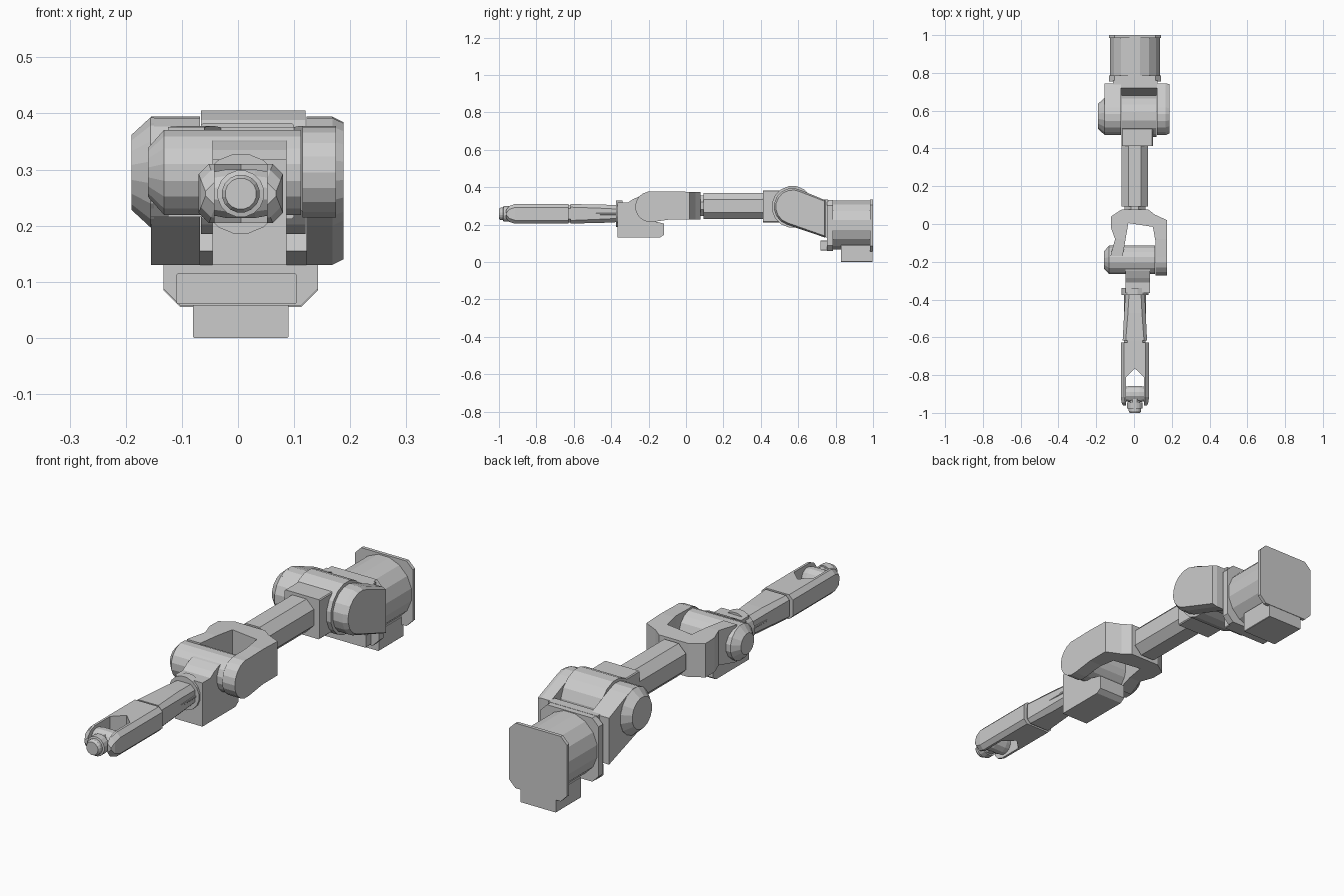
import bpy, bmesh
from math import sin, cos, pi, radians

if "Cube" in bpy.data.objects:
    bpy.data.objects.remove(bpy.data.objects["Cube"])


def skin(name, rings):
    """Bridge a list of equal-length point rings and cap both ends."""
    bm = bmesh.new()
    vr = [[bm.verts.new(p) for p in r] for r in rings]
    n = len(vr[0])
    for a, b in zip(vr, vr[1:]):
        for i in range(n):
            j = (i + 1) % n
            bm.faces.new((a[i], a[j], b[j], b[i]))
    bm.faces.new(vr[0])
    bm.faces.new(vr[-1])
    bmesh.ops.recalc_face_normals(bm, faces=bm.faces)
    me = bpy.data.meshes.new(name)
    bm.to_mesh(me)
    bm.free()
    ob = bpy.data.objects.new(name, me)
    bpy.context.collection.objects.link(ob)
    return ob


def tube(name, sections):
    """Chamfered rectangular loft along y: (y, x0, x1, z0, z1, chamfer)."""
    rings = []
    for y, x0, x1, z0, z1, c in sections:
        pts = [(x0 + c, z0), (x1 - c, z0), (x1, z0 + c), (x1, z1 - c),
               (x1 - c, z1), (x0 + c, z1), (x0, z1 - c), (x0, z0 + c)]
        rings.append([(x, y, z) for x, z in pts])
    return skin(name, rings)


def block(name, y0, y1, x0, x1, z0, z1, c=0.005):
    return tube(name, [(y0, x0, x1, z0, z1, c), (y1, x0, x1, z0, z1, c)])


def prism_x(name, prof, x0, x1):
    return skin(name, [[(x, y, z) for y, z in prof] for x in (x0, x1)])


def prism_z(name, prof, z0, z1):
    return skin(name, [[(x, y, z) for x, y in prof] for z in (z0, z1)])


def barrel_x(name, y, z, steps, n=16):
    return skin(name, [[(x, y + r * cos(2 * pi * (i + .5) / n), z + r * sin(2 * pi * (i + .5) / n))
                        for i in range(n)] for x, r in steps])


def barrel_y(name, x, z, steps, n=16):
    return skin(name, [[(x + r * cos(2 * pi * (i + .5) / n), y, z + r * sin(2 * pi * (i + .5) / n))
                        for i in range(n)] for y, r in steps])


def arc(cy, cz, r, a0, a1, n):
    return [(cy + r * cos(radians(a0 + (a1 - a0) * i / n)),
             cz + r * sin(radians(a0 + (a1 - a0) * i / n))) for i in range(n + 1)]


def boolean(ob, cutter, op):
    m = ob.modifiers.new(op.lower(), 'BOOLEAN')
    m.object, m.operation, m.solver = cutter, op, 'EXACT'
    bpy.context.view_layer.objects.active = ob
    bpy.ops.object.modifier_apply(modifier=m.name)
    bpy.data.objects.remove(cutter)


CX, WZ = 0.005, 0.257   # arm centre line, wrist height

# Base: mounting plate, motor drum, connector box
block("mounting_plate", 0.985, 1.0, -0.133, 0.143, 0.055, 0.335, 0.03)
barrel_y("base_drum", CX, 0.197, [(0.77, 0.134), (0.99, 0.134)])
block("connector_box", 0.83, 0.998, -0.08, 0.09, 0.0, 0.09, 0.002)
block("base_front_plate", 0.755, 0.785, -0.133, 0.143, 0.058, 0.332, 0.03)
block("cable_cover", 0.72, 0.76, -0.11, 0.105, 0.06, 0.115, 0.003)

# Shoulder yoke: two rounded cheeks joined by a rear web
cheek = arc(0.57, 0.295, 0.1, 62, 252, 9) + [(0.745, 0.13), (0.745, 0.33)]
prism_x("shoulder_cheek_left", cheek, -0.155, -0.068)
inset = arc(0.57, 0.295, 0.09, 62, 252, 9) + [(0.74, 0.14), (0.74, 0.325)]
skin("shoulder_cheek_right", [[(x, y, z) for y, z in p] for x, p in
                              ((0.122, cheek), (0.168, cheek), (0.188, inset))])
prism_x("shoulder_web", [(0.68, 0.155), (0.76, 0.128), (0.76, 0.333), (0.72, 0.333)], -0.11, 0.125)
barrel_x("shoulder_cap", 0.57, 0.295, [(-0.15, 0.1), (-0.156, 0.1), (-0.19, 0.068)])
barrel_x("shoulder_barrel", 0.57, 0.295, [(-0.066, 0.112), (0.12, 0.112)])

# Upper arm
block("upper_arm_socket", 0.412, 0.56, -0.066, 0.1, 0.212, 0.383, 0.004)
block("upper_arm", 0.093, 0.415, -0.065, 0.073, 0.23, 0.37, 0.035)
block("upper_arm_neck", 0.05, 0.12, -0.05, 0.06, 0.245, 0.355, 0.035)

# Elbow fork: top outline trimmed by the rounded side profile
fork = prism_z("elbow_fork", [
    (-0.065, 0.077), (0.075, 0.077), (0.11, 0.05), (0.175, 0.02), (0.175, -0.3), (0.115, -0.3),
    (0.115, -0.1), (0.1, -0.015), (-0.03, 0.005), (-0.06, -0.17), (-0.125, -0.17),
    (-0.1, -0.08), (-0.122, -0.02), (-0.122, 0.04)], 0.1, 0.5)
side = arc(-0.19, 0.295, 0.082, 80, 280, 10) + [(-0.08, 0.228), (0.1, 0.228), (0.1, 0.372), (-0.08, 0.378)]
boolean(fork, prism_x("fork_trim", side, -0.3, 0.3), 'INTERSECT')
barrel_x("elbow_barrel", -0.19, 0.295, [(-0.16, 0.045), (-0.132, 0.077), (0.112, 0.077)])

# Forearm root housing with hanging motor box
prism_x("elbow_housing", [(-0.365, 0.13), (-0.14, 0.13), (-0.118, 0.145), (-0.118, 0.205), (-0.2, 0.225),
                          (-0.2, 0.36), (-0.25, 0.35), (-0.285, 0.335), (-0.31, 0.318), (-0.365, 0.318)],
        -0.045, 0.086)
barrel_y("forearm_collar", CX, WZ, [(-0.375, 0.072), (-0.34, 0.072)])

# Forearm with side ribs
tube("forearm", [(-0.365, -0.046, 0.057, 0.213, 0.303, 0.02), (-0.47, -0.052, 0.062, 0.208, 0.308, 0.02),
                 (-0.618, -0.06, 0.069, 0.206, 0.309, 0.016)])
for s, n in ((-1, "left"), (1, "right")):
    block("forearm_rib_" + n, -0.48, -0.36, CX + s * 0.05 - 0.008, CX + s * 0.05 + 0.008, 0.252, 0.262, 0.002)
block("wrist_neck", -0.64, -0.61, -0.052, 0.062, 0.212, 0.303, 0.018)

# Wrist fork with an open front slot
wrist = tube("wrist_fork", [(y, -0.07 + e, 0.08 - e, z0, z1, 0.018) for y, e, z0, z1 in (
    (-0.627, 0, 0.205, 0.31), (-0.915, 0, 0.205, 0.31), (-0.945, 0.004, 0.215, 0.299), (-0.962, 0.012, 0.235, 0.279))])
slot = prism_z("wrist_slot", [(-0.042, -1.1), (-0.042, -0.81), (CX, -0.765), (0.052, -0.81), (0.052, -1.1)], 0.1, 0.4)
boolean(wrist, slot, 'DIFFERENCE')

# Tool joint and flange
barrel_x("tool_joint", -0.9, WZ, [(-0.045, 0.04), (-0.02, 0.045), (0.03, 0.045), (0.055, 0.04)], 12)
block("tool_block", -0.95, -0.875, -0.022, 0.032, 0.222, 0.292, 0.015)
barrel_y("tool_flange", CX, WZ, [(-1.0, 0.028), (-0.99, 0.034), (-0.978, 0.034), (-0.976, 0.042), (-0.945, 0.042)])
